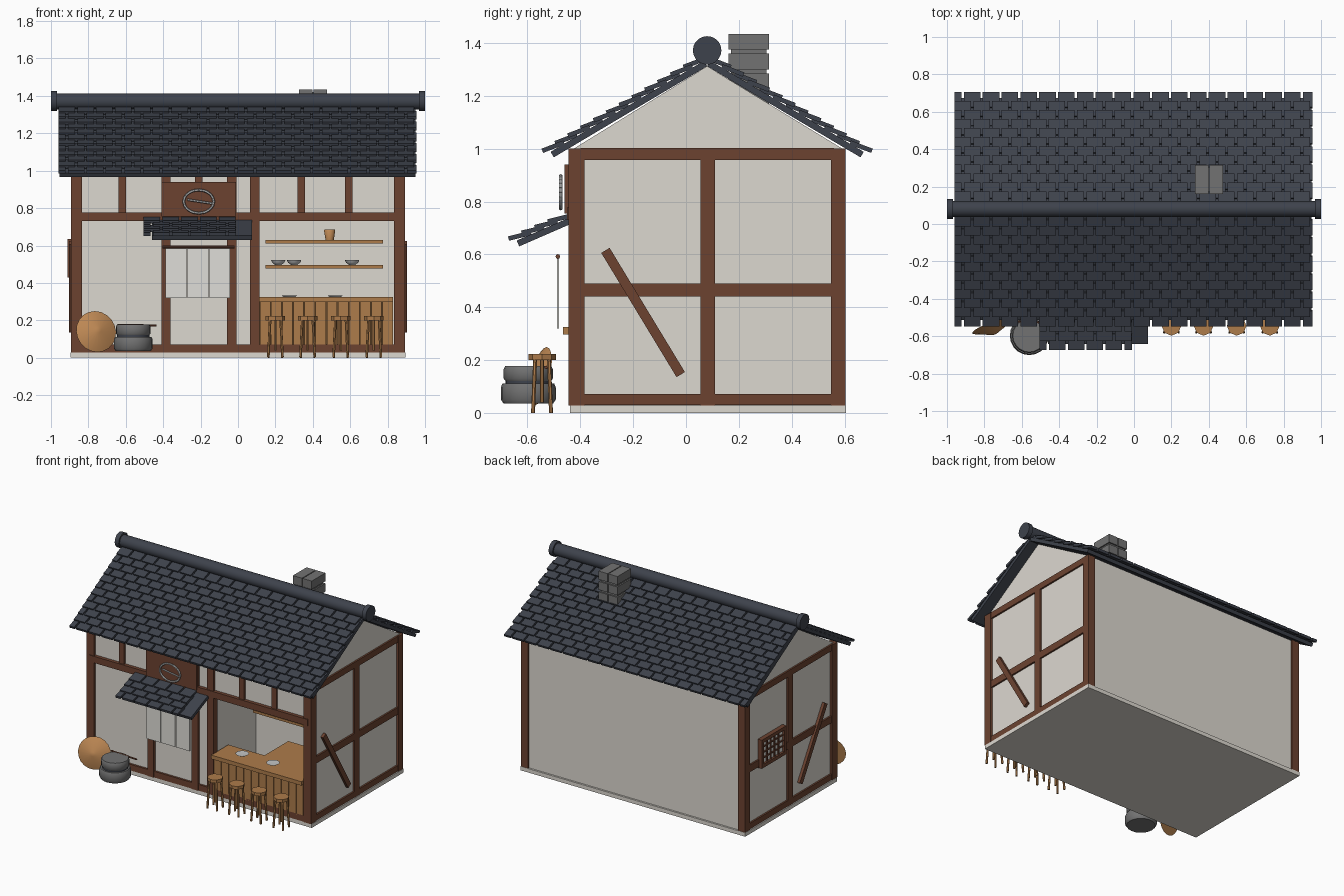
import bpy, bmesh, math
from mathutils import Matrix, Vector

if "Cube" in bpy.data.objects:
    bpy.data.objects.remove(bpy.data.objects["Cube"])


def mat(name, r, g, b):
    m = bpy.data.materials.new(name)
    m.diffuse_color = (r, g, b, 1)
    m.use_nodes = True
    m.node_tree.nodes["Principled BSDF"].inputs["Base Color"].default_value = m.diffuse_color
    return m


PLASTER = mat("plaster", 0.72, 0.69, 0.63)
TIMBER = mat("dark timber", 0.15, 0.055, 0.03)
TILE = mat("roof tile", 0.048, 0.055, 0.072)
WOOD = mat("light wood", 0.42, 0.2, 0.07)
STRAW = mat("straw", 0.52, 0.25, 0.09)
STONE = mat("stone", 0.17, 0.17, 0.17)
CLOTH = mat("cloth", 0.74, 0.73, 0.69)
CHINA = mat("china", 0.55, 0.56, 0.56)
FLOOR = mat("floor wood", 0.13, 0.065, 0.025)


def finish(name, bm, m, smooth=False):
    bmesh.ops.recalc_face_normals(bm, faces=bm.faces[:])
    me = bpy.data.meshes.new(name)
    bm.to_mesh(me)
    bm.free()
    ob = bpy.data.objects.new(name, me)
    bpy.context.collection.objects.link(ob)
    me.materials.append(m)
    if smooth:
        bpy.ops.object.select_all(action='DESELECT')
        ob.select_set(True)
        bpy.context.view_layer.objects.active = ob
        bpy.ops.object.shade_smooth_by_angle(angle=math.radians(40))
    return ob


def add_box(bm, x0, x1, y0, y1, z0, z1):
    m = Matrix.Translation(((x0 + x1) / 2, (y0 + y1) / 2, (z0 + z1) / 2))
    bmesh.ops.create_cube(bm, size=1, matrix=m @ Matrix.Diagonal((x1 - x0, y1 - y0, z1 - z0, 1)))


def boxes(name, m, *dims):
    bm = bmesh.new()
    for d in dims:
        add_box(bm, *d)
    return finish(name, bm, m)


def add_rod(bm, a, b, r1, r2=None, seg=8):
    a, b = Vector(a), Vector(b)
    q = (b - a).to_track_quat('Z', 'Y').to_matrix().to_4x4()
    bmesh.ops.create_cone(bm, cap_ends=True, segments=seg, radius1=r1, radius2=r1 if r2 is None else r2,
                          depth=(b - a).length, matrix=Matrix.Translation((a + b) / 2) @ q)


def rods(name, m, *items, seg=8, smooth=True):
    bm = bmesh.new()
    for it in items:
        add_rod(bm, *it, seg=seg)
    return finish(name, bm, m, smooth)


def lathe(name, m, pts, loc, seg=16):
    bm = bmesh.new()
    vs = [bm.verts.new((r, 0, z)) for r, z in pts]
    es = [bm.edges.new(p) for p in zip(vs, vs[1:])]
    bmesh.ops.spin(bm, geom=vs + es, cent=(0, 0, 0), axis=(0, 0, 1), angle=math.tau, steps=seg)
    bmesh.ops.remove_doubles(bm, verts=bm.verts[:], dist=1e-5)
    ob = finish(name, bm, m, True)
    ob.location = loc
    return ob


def roof_slope(name, side, apex, angle, deck_x, deck_len, tile_x, rows, row_step, first):
    """Sloped deck covered in staggered, overlapping tiles."""
    d = Vector((0, side * math.cos(angle), -math.sin(angle)))
    n = Vector((0, side * math.sin(angle), math.cos(angle)))
    X = Vector((1, 0, 0))

    def slab(bm, xc, t, h, w, length, thick, tilt):
        dd = d * math.cos(tilt) + n * math.sin(tilt)
        nn = n * math.cos(tilt) - d * math.sin(tilt)
        c = Vector((xc, apex[0], apex[1])) + d * t + n * h
        m = Matrix((X * w, dd * length, nn * thick)).transposed().to_4x4()
        bmesh.ops.create_cube(bm, size=1, matrix=Matrix.Translation(c) @ m)

    bm = bmesh.new()
    slab(bm, sum(deck_x) / 2, deck_len / 2, 0.012, deck_x[1] - deck_x[0], deck_len, 0.024, 0)
    finish(name + "_deck", bm, TILE)
    bm = bmesh.new()
    w = 0.1007
    for r in range(rows):
        x = tile_x[0] - (w / 2 if r % 2 else 0)
        while x < tile_x[1] - 0.01:
            a, b = max(x, tile_x[0]), min(x + w - 0.012, tile_x[1])
            if b - a > 0.01:
                slab(bm, (a + b) / 2, first + r * row_step, 0.036, b - a, 0.088, 0.017, 0.17)
            x += w
    finish(name + "_tiles", bm, TILE)


# Base and plaster body with gables, hollowed for the bar
boxes("base_slab", PLASTER, (-0.895, 0.895, -0.44, 0.605, 0, 0.028))
bm = bmesh.new()
ring = [bm.verts.new((-0.878, y, z)) for y, z in
        ((-0.425, 0.02), (0.592, 0.02), (0.592, 1.0), (0.08, 1.312), (-0.425, 1.0))]
face = bm.faces.new(ring)
out = bmesh.ops.extrude_face_region(bm, geom=[face])
bmesh.ops.translate(bm, verts=[v for v in out["geom"] if isinstance(v, bmesh.types.BMVert)], vec=(1.756, 0, 0))
body = finish("walls", bm, PLASTER)
cutter = boxes("bar_cutter", PLASTER, (0.1, 0.84, -0.6, 0.06, 0.05, 0.75))
cutter.hide_render = True
cutter.hide_viewport = True
mod = body.modifiers.new("bar opening", 'BOOLEAN')
mod.object = cutter
mod.solver = 'EXACT'

# Timber frame
for nm, y0, y1 in (("front", -0.445, -0.385), ("back", 0.548, 0.603)):
    boxes(nm + "_corner_posts", TIMBER, *[(min(s * .835, s * .893), max(s * .835, s * .893), y0, y1, 0.028, 1.0)
                                          for s in (-1, 1)])
boxes("front_posts", TIMBER, *[(x, x + 0.05, -0.445, -0.40, 0.028, 0.97) for x in (-0.41, -0.058, 0.065)])
boxes("front_short_posts", TIMBER, *[(x, x + 0.04, -0.44, -0.40, 0.77, 0.99) for x in (-0.64, -0.23, 0.317, 0.573)])
boxes("front_rails", TIMBER, (-0.87, 0.87, -0.45, -0.40, 0.73, 0.777), (-0.84, 0.84, -0.44, -0.40, 0.028, 0.072))
for s, nm in ((-1, "left"), (1, "right")):
    a, b = sorted((s * 0.865, s * 0.89))
    boxes(nm + "_side_frame", TIMBER, (a, b, 0.055, 0.11, 0.028, 1.0),
          *[(a, b, -0.40, 0.56, z0, z1) for z0, z1 in ((0.03, 0.072), (0.44, 0.49), (0.958, 1.002))])
    # Diagonal brace
    p, q = Vector((s * 0.893, -0.305, 0.615)), Vector((s * 0.893, -0.02, 0.145))
    v = (q - p).normalized()
    m = Matrix((Vector((0.02, 0, 0)), v * (q - p).length, v.cross(Vector((1, 0, 0))) * 0.037)).transposed().to_4x4()
    bm = bmesh.new()
    bmesh.ops.create_cube(bm, size=1, matrix=Matrix.Translation((p + q) / 2) @ m)
    finish(nm + "_brace", bm, TIMBER)

# Lattice window on the left side
boxes("window_pane", CLOTH, (-0.896, -0.875, 0.17, 0.43, 0.44, 0.62))
boxes("window_frame", TIMBER, (-0.912, -0.88, 0.16, 0.185, 0.43, 0.635), (-0.912, -0.88, 0.415, 0.44, 0.43, 0.635),
      (-0.912, -0.88, 0.16, 0.44, 0.43, 0.455), (-0.912, -0.88, 0.16, 0.44, 0.61, 0.635))
boxes("window_lattice", TIMBER, *[(-0.904, -0.89, y, y + 0.01, 0.45, 0.62) for y in (0.23, 0.273, 0.317, 0.36)],
      *[(-0.904, -0.89, 0.18, 0.42, z, z + 0.009) for z in (0.49, 0.53, 0.57)])

# Main roof, ridge and awning
for s, nm in ((-1, "front_roof"), (1, "back_roof")):
    roof_slope(nm, s, (0.08, 1.312), math.radians(30.7), (-0.955, 0.95), 0.675, (-0.96, 0.955), 12, 0.0565, 0.035)
rods("ridge", TILE, ((-0.98, 0.08, 1.37), (0.98, 0.08, 1.37), 0.043), seg=20)
rods("ridge_caps", TILE, *[((s * 0.968, 0.08, 1.372), (s, 0.08, 1.372), 0.054) for s in (-1, 1)], seg=20)
roof_slope("awning", -1, (-0.425, 0.72), math.radians(23.5), (-0.46, 0.075), 0.225, (-0.505, -0.01), 4, 0.054, 0.045)

# Chimney of stacked stones
boxes("chimney_stones", STONE, *[(x, x + 0.072, 0.16, 0.315, z, z + 0.06)
                                 for x in (0.325, 0.403) for z in (1.15, 1.225, 1.3, 1.375)])
boxes("chimney_core", STONE, (0.335, 0.465, 0.17, 0.305, 1.12, 1.42))

# Sign board with a plain ring and a stick
boxes("sign_board", TIMBER, (-0.41, -0.01, -0.46, -0.42, 0.755, 0.94))
bm = bmesh.new()
N = 24
pts = [Vector((-0.21 + 0.08 * math.cos(i * math.tau / N), -0.474, 0.835 + 0.062 * math.sin(i * math.tau / N)))
       for i in range(N)]
for i in range(N):
    add_rod(bm, pts[i], pts[(i + 1) % N], 0.007, seg=6)
add_rod(bm, (-0.27, -0.474, 0.845), (-0.14, -0.474, 0.825), 0.006, seg=6)
finish("sign_ring", bm, CHINA)

# Door curtain
rods("curtain_rod", TIMBER, ((-0.405, -0.485, 0.592), (-0.02, -0.485, 0.592), 0.009))
boxes("curtain_panels", CLOTH, *[(x, x + 0.111, -0.489, -0.481, 0.32, 0.59) for x in (-0.387, -0.27, -0.153)])

# Bar counter, floor, shelves
boxes("bar_floor", FLOOR, (0.1, 0.84, -0.42, 0.06, 0.045, 0.06))
boxes("counter_planks", WOOD, *[(0.118 + i * 0.0595, 0.173 + i * 0.0595, -0.44, -0.41, 0.06, 0.3) for i in range(12)])
boxes("counter_back", FLOOR, (0.116, 0.83, -0.425, -0.29, 0.06, 0.297), (0.41, 0.83, -0.29, 0.0, 0.06, 0.297))
boxes("counter_top", WOOD, (0.112, 0.83, -0.465, -0.27, 0.297, 0.325), (0.40, 0.83, -0.27, 0.0, 0.297, 0.325))
boxes("shelves", WOOD, *[(0.148, 0.775, -0.04, 0.062, z, z + 0.017) for z in (0.478, 0.612)])

# Crockery
for x in (0.275, 0.52):
    lathe("plate", CHINA, ((0, 0), (0.03, 0), (0.044, 0.009), (0, 0.006)), (x, -0.345, 0.325))
for x in (0.215, 0.30, 0.61):
    lathe("bowl", CHINA, ((0, 0), (0.015, 0), (0.032, 0.013), (0.039, 0.028), (0.034, 0.028), (0, 0.008)),
          (x, 0.01, 0.495))
lathe("jar", STRAW, ((0, 0), (0.022, 0), (0.03, 0.05), (0.027, 0.055), (0, 0.05)), (0.49, 0.01, 0.63))

# Stools
for x in (0.2, 0.372, 0.549, 0.726):
    rods("stool_seat", WOOD, ((x, -0.545, 0.2), (x, -0.545, 0.222), 0.052), seg=8, smooth=False)
    legs = [((x + i * 0.038, -0.545 + j * 0.034, 0), (x + i * 0.028, -0.545 + j * 0.026, 0.205), 0.0075)
            for i in (-1, 1) for j in (-1, 1)]
    rods("stool_legs", WOOD, *legs, ((x, -0.545, 0.04), (x, -0.545, 0.2), 0.007), seg=6)

# Straw hat leaning on the wall
c, axis = Vector((-0.755, -0.56, 0.142)), Vector((0.31, -0.93, 0.2)).normalized()
rods("straw_hat", STRAW, (c - axis * 0.012, c + axis * 0.03, 0.112, 0.015), seg=20)

# Stacked stone pots with a stick on the lid
for nm, r, z0, z1 in (("lower", 0.104, 0.035, 0.112), ("upper", 0.093, 0.118, 0.177)):
    b = (z1 - z0) * 0.2
    lathe(nm + "_pot", STONE, ((0, z0), (r * 0.9, z0), (r, z0 + b), (r, z1 - b), (r * 0.94, z1), (0, z1)),
          (-0.56, -0.597, 0), 20)
rods("pot_neck", TILE, ((-0.56, -0.597, 0.1), (-0.56, -0.597, 0.125), 0.086), seg=20)
rods("pot_stick", TIMBER, ((-0.645, -0.52, 0.175), (-0.435, -0.53, 0.172), 0.006))
